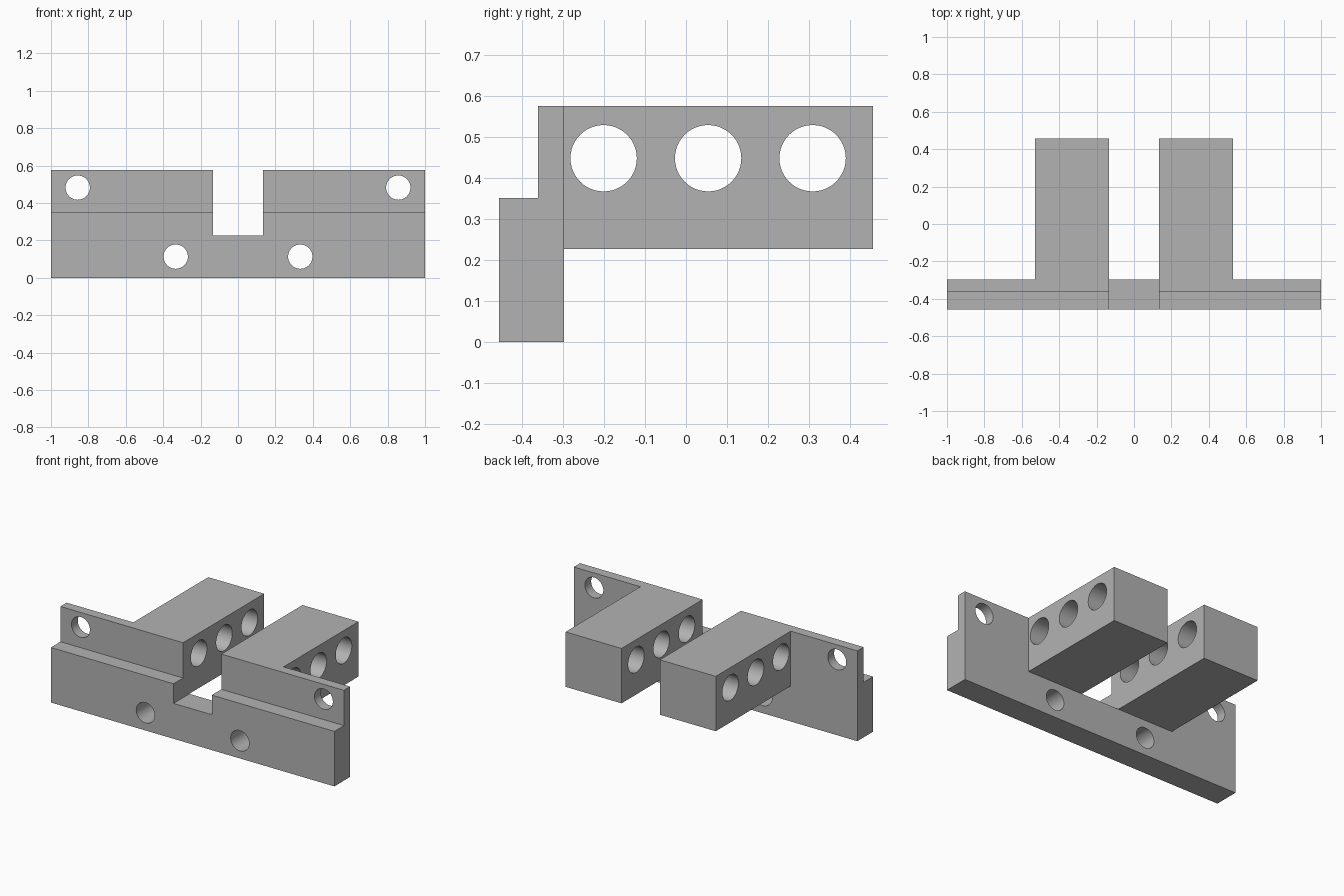
import bpy
import bmesh
import math
from mathutils import Matrix, Vector

default = bpy.data.objects.get("Cube")
if default:
    bpy.data.objects.remove(default, do_unlink=True)

# Main dimensions
SLOT, ARM, HALF = 0.135, 0.53, 1.0
FRONT, LEDGE, REAR, BACK = -0.457, -0.361, -0.298, 0.457
SHELF, STEP, TOP = 0.226, 0.351, 0.576
XS = [-HALF, -ARM, -SLOT, SLOT, ARM, HALF]
YS = [FRONT, LEDGE, REAR, BACK]
ZS = [0, SHELF, STEP, TOP]


def solid(c):
    """Whether the point lies in the stepped plate or in one of the arms."""
    if abs(c.x) > HALF or not FRONT < c.y < BACK or not 0 < c.z < TOP:
        return False
    if c.z < SHELF:
        return c.y < REAR
    if abs(c.x) < SLOT:
        return False
    if c.y > REAR:
        return abs(c.x) < ARM
    return c.y > LEDGE or c.z < STEP


def outer_faces(bm):
    """Skin every solid block on the sides that face open space."""
    cuts = (XS, YS, ZS)
    for i in range(len(XS) - 1):
        for j in range(len(YS) - 1):
            for k in range(len(ZS) - 1):
                lo = Vector((XS[i], YS[j], ZS[k]))
                hi = Vector((XS[i + 1], YS[j + 1], ZS[k + 1]))
                mid = (lo + hi) / 2
                if not solid(mid):
                    continue
                for axis in range(len(cuts)):
                    for end in (lo, hi):
                        probe = mid.copy()
                        probe[axis] = end[axis] + math.copysign(0.01, end[axis] - mid[axis])
                        if solid(probe):
                            continue
                        u, v = [a for a in range(3) if a != axis]
                        ring = []
                        for a, b in ((lo, lo), (hi, lo), (hi, hi), (lo, hi)):
                            p = end.copy()
                            p[u], p[v] = a[u], b[v]
                            ring.append(bm.verts.new(p))
                        bm.faces.new(ring)


def new_object(name, bm):
    mesh = bpy.data.meshes.new(name)
    bm.to_mesh(mesh)
    bm.free()
    obj = bpy.data.objects.new(name, mesh)
    bpy.context.collection.objects.link(obj)
    return obj


# Stepped mounting plate with two rear arms
bm = bmesh.new()
outer_faces(bm)
bmesh.ops.remove_doubles(bm, verts=bm.verts, dist=0.0001)
bmesh.ops.recalc_face_normals(bm, faces=bm.faces)
bmesh.ops.dissolve_limit(bm, angle_limit=0.01, verts=bm.verts, edges=bm.edges)
bracket = new_object("mounting_bracket", bm)

# Drills for the holes
bm = bmesh.new()


def drill(centre, radius, length, axis):
    turn = Matrix.Rotation(math.pi / 2, 4, axis)
    bmesh.ops.create_cone(bm, cap_ends=True, segments=48, radius1=radius, radius2=radius,
                          depth=length, matrix=Matrix.Translation(centre) @ turn)


for side in (-1, 1):
    drill((side * 0.857, -0.38, 0.482), 0.065, 0.4, 'X')
    drill((side * 0.333, -0.38, 0.113), 0.065, 0.4, 'X')
for y in (-0.201, 0.054, 0.309):
    drill((0, y, 0.448), 0.081, 1.4, 'Y')
drills = new_object("hole_cutter", bm)
drills.hide_render = True

# Cut the holes, then tidy up
cut = bracket.modifiers.new("holes", 'BOOLEAN')
cut.operation = 'DIFFERENCE'
cut.solver = 'EXACT'
cut.object = drills
bpy.ops.object.select_all(action='DESELECT')
bpy.context.view_layer.objects.active = bracket
bracket.select_set(True)
bpy.ops.object.modifier_apply(modifier=cut.name)
bpy.data.objects.remove(drills, do_unlink=True)
bpy.ops.object.shade_smooth_by_angle(angle=math.radians(30))

# Plain grey finish
grey = bpy.data.materials.new("plain_grey")
grey.use_nodes = True
colour = (0.45, 0.45, 0.45, 1)
grey.diffuse_color = colour
grey.node_tree.nodes["Principled BSDF"].inputs["Base Color"].default_value = colour
bracket.data.materials.clear()
bracket.data.materials.append(grey)
